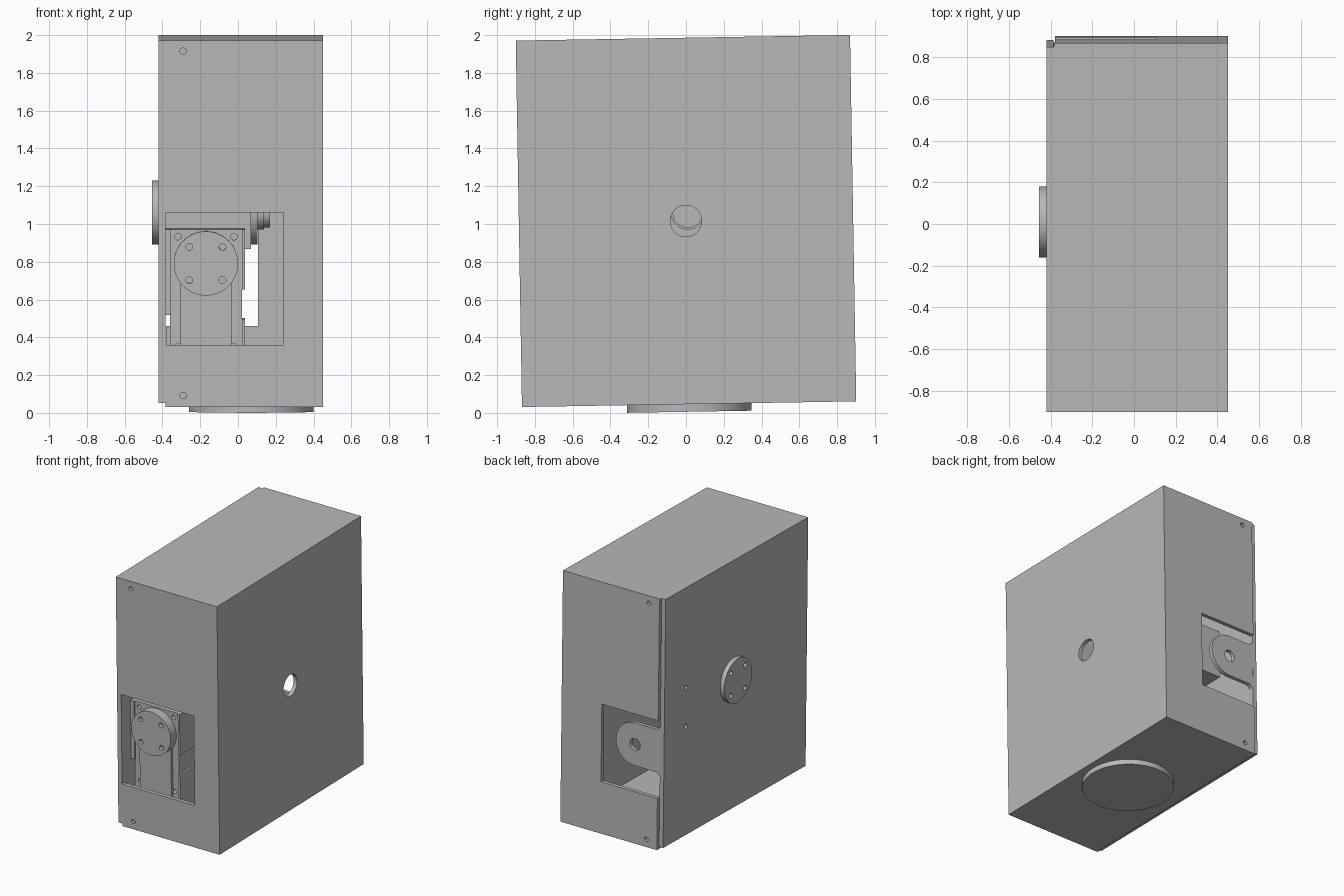
import bpy, bmesh, math
from mathutils import Matrix, Vector

if "Cube" in bpy.data.objects:
    bpy.data.objects.remove(bpy.data.objects["Cube"], do_unlink=True)

GREY = bpy.data.materials.new("light grey")
GREY.use_nodes = True
GREY.diffuse_color = (0.48, 0.48, 0.48, 1)
GREY.node_tree.nodes["Principled BSDF"].inputs["Base Color"].default_value = GREY.diffuse_color
parts = []


def finish(name, bm):
    bmesh.ops.recalc_face_normals(bm, faces=bm.faces)
    mesh = bpy.data.meshes.new(name)
    bm.to_mesh(mesh)
    bm.free()
    mesh.materials.append(GREY)
    ob = bpy.data.objects.new(name, mesh)
    bpy.context.collection.objects.link(ob)
    parts.append(ob)
    return ob


def box(name, lo, hi, frame=Matrix()):
    lo, hi = Vector(lo), Vector(hi)
    bm = bmesh.new()
    bmesh.ops.create_cube(bm, size=1, matrix=frame @ Matrix.Translation((lo + hi) / 2)
                          @ Matrix.Diagonal((*(hi - lo), 1)))
    return finish(name, bm)


def disc(name, center, radius, depth, axis="Z", frame=Matrix(), sides=64):
    turn = {"X": Matrix.Rotation(math.pi / 2, 4, "Y"),
            "Y": Matrix.Rotation(math.pi / 2, 4, "X"), "Z": Matrix()}[axis]
    bm = bmesh.new()
    bmesh.ops.create_cone(bm, cap_ends=True, segments=sides, radius1=radius, radius2=radius,
                          depth=depth, matrix=frame @ Matrix.Translation(center) @ turn)
    return finish(name, bm)


def cut(target, *cutters):
    for c in cutters:
        mod = target.modifiers.new("cut", "BOOLEAN")
        mod.operation, mod.solver, mod.object = "DIFFERENCE", "EXACT", c
    bpy.context.view_layer.update()
    result = target.evaluated_get(bpy.context.evaluated_depsgraph_get())
    mesh = bpy.data.meshes.new_from_object(result)
    target.modifiers.clear()
    target.data = mesh
    for c in cutters:
        parts.remove(c)
        bpy.data.objects.remove(c, do_unlink=True)


# Hollow housing, open on the side that the cover plate closes
housing = box("housing", (-0.42, -0.885, 0.046), (0.45, 0.885, 1.986))
cutters = [
    box("cavity", (-0.385, -0.855, 0.076), (0.42, 0.855, 1.956)),
    box("cover_opening", (-0.5, -0.85, 0.0), (-0.38, 0.95, 1.95)),
    box("front_window", (-0.385, -1, 0.375), (0.24, -0.8, 1.075)),
    box("back_window", (-0.45, 0.8, 0.445), (0.105, 1, 1.045)),
    box("corner_notch", (-0.5, 0.866, 0.0), (-0.385, 1, 2.1)),
    box("bottom_notch", (-0.5, -1, 0.0), (-0.385, 1, 0.066)),
    disc("side_hole", (0.45, 0, 1.016), 0.083, 0.2, "X"),
]
for y in (-0.885, 0.885):
    for z in (0.107, 1.93):
        cutters.append(disc("screw_hole", (-0.29, y, z), 0.017, 0.04, "Y", sides=24))
cut(housing, *cutters)

# Cover plate on the model's right
cover = box("cover_plate", (-0.42, -0.85, 0.066), (-0.386, 0.866, 1.95))
cut(cover, *[disc("cover_hole", (-0.42, 0.6, 1.06 + s * 0.15), 0.017, 0.04, "X", sides=24)
             for s in (-1, 1)])


# Servo: output toward local +z, body running along local +x
def servo(label, frame):
    body = box(label + "_body", (-0.18, -0.19, -0.455), (0.49, 0.19, 0), frame)
    cut(body, *[disc("mount_hole", (x, s * 0.148, 0), 0.017, 0.08, "Z", frame, 24)
                for s in (-1, 1) for x in (-0.14, 0.44)])
    box(label + "_ridge", (-0.05, -0.135, -0.01), (0.485, 0.135, 0.02), frame)
    horn = disc(label + "_horn", (0, 0, 0.035), 0.17, 0.07, "Z", frame)
    cut(horn, *[disc("horn_hole", (a * 0.088, b * 0.088, 0.07), 0.018, 0.06, "Z", frame, 24)
                for a in (-1, 1) for b in (-1, 1)])
    for i, (radius, z) in enumerate(((0.17, -0.47), (0.09, -0.505), (0.08, -0.537))):
        disc(f"{label}_idler_step_{i}", (0, 0, z), radius, 0.035, "Z", frame)


def axes(x, y, z, origin):
    m = Matrix((x, y, z)).transposed().to_4x4()
    m.translation = origin
    return m


servo("front_servo", axes((0, 0, -1), (1, 0, 0), (0, -1, 0), (-0.17, -0.76, 0.805)))
servo("side_servo", axes((0, 1, 0), (0, 0, -1), (-1, 0, 0), (-0.385, 0.01, 1.06)))

# Brackets holding the front servo
for i, (z0, z1) in enumerate(((0.08, 0.51), (0.665, 0.985))):
    box(f"servo_bracket_{i}", (0.02, -0.77, z0), (0.036, -0.4, z1))
box("servo_rail", (-0.386, -0.77, 0.53), (-0.355, -0.4, 0.985))
box("servo_shelf", (-0.386, -0.76, 0.285), (0.036, -0.3, 0.315))

# Rear support tab: round end, straight sides, fillets where it meets the cover
cx, cz, r, f, wall = -0.17, 0.8, 0.165, 0.05, -0.39
half = [(cx + r * math.cos(a), r * math.sin(a))
        for a in (math.pi / 2 * i / 16 for i in range(17))]
half += [(wall + f - f * math.sin(a), r + f - f * math.cos(a))
         for a in (math.pi / 2 * i / 8 for i in range(9))]
outline = half + [(x, -z) for x, z in reversed(half[1:])]
bm = bmesh.new()
face = bm.faces.new([bm.verts.new((x, 0.835, cz + z)) for x, z in outline])
ext = bmesh.ops.extrude_face_region(bm, geom=[face])
bmesh.ops.translate(bm, vec=(0, 0.03, 0),
                    verts=[v for v in ext["geom"] if isinstance(v, bmesh.types.BMVert)])
tab = finish("rear_support_tab", bm)
cut(tab, disc("tab_hole", (cx, 0.85, cz), 0.045, 0.1, "Y", sides=32))

# Round foot under the housing
disc("base_disc", (0.07, 0, 0.028), 0.33, 0.044)

# Lean the whole assembly back slightly
pivot = Matrix.Translation((0, 0, 1.016))
lean = pivot @ Matrix.Rotation(math.radians(0.97), 4, "X") @ pivot.inverted()
bpy.ops.object.select_all(action="DESELECT")
for ob in parts:
    ob.data.transform(lean)
    ob.select_set(True)
bpy.context.view_layer.objects.active = housing
bpy.ops.object.shade_smooth_by_angle(angle=math.radians(30))
